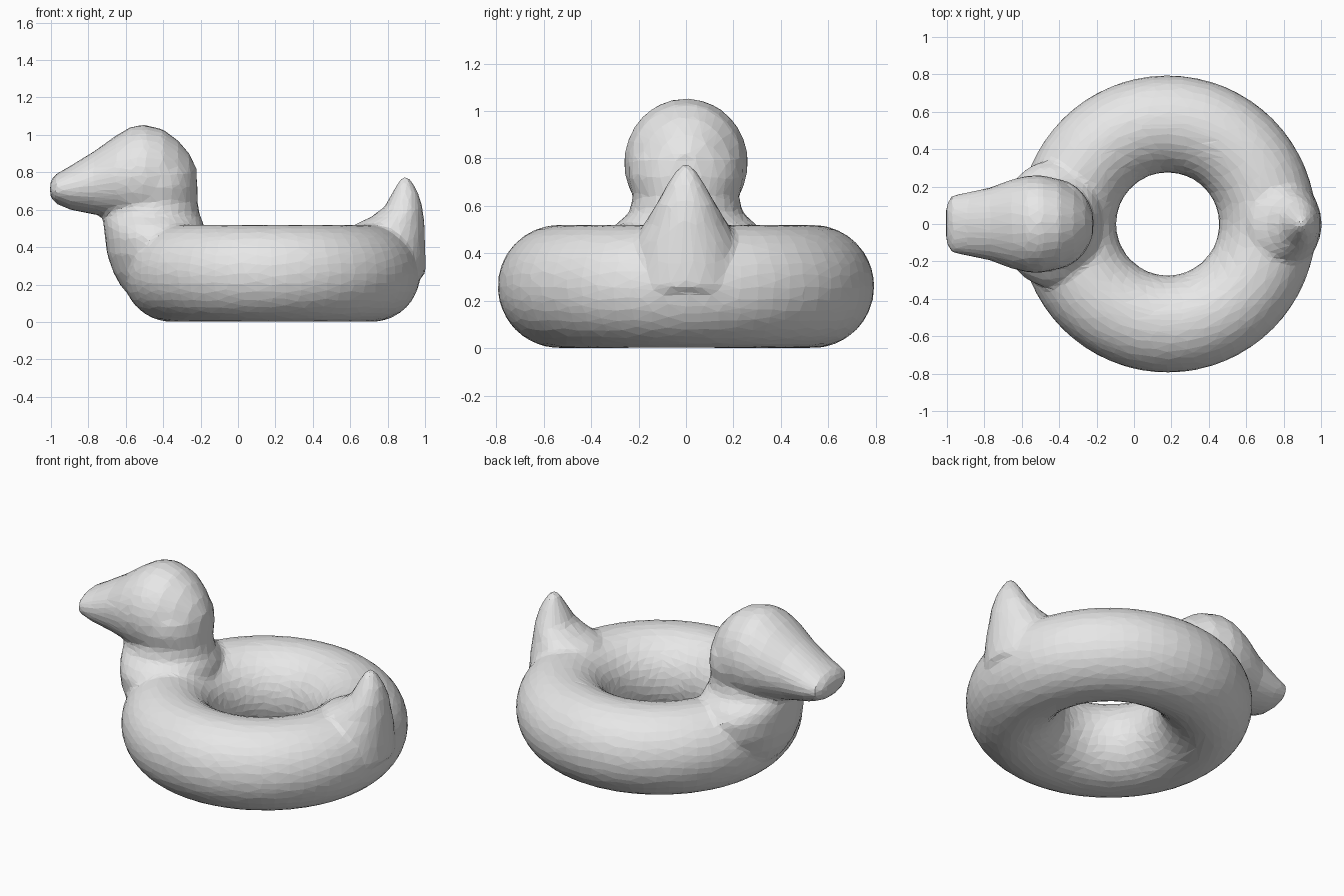
import bpy
import bmesh
from math import sin, cos, tau
from mathutils import Vector

cube = bpy.data.objects.get("Cube")
if cube:
    bpy.data.objects.remove(cube)

bm = bmesh.new()


def bridge(a, b):
    for i in range(len(a)):
        j = (i + 1) % len(a)
        bm.faces.new((a[i], a[j], b[j], b[i]))


def loft(sections, place, sides=32):
    """Skin ellipses given as (position, low, high, half width), capped at both ends."""
    rings = []
    for pos, low, high, half in sections:
        mid, rad = (low + high) / 2, (high - low) / 2
        rings.append([bm.verts.new(place(pos, mid + rad * cos(tau * i / sides),
                                         half * sin(tau * i / sides)))
                      for i in range(sides)])
    for a, b in zip(rings, rings[1:]):
        bridge(a, b)
    bm.faces.new(rings[0])
    bm.faces.new(rings[-1])


def along_x(pos, across, side):
    return Vector((pos, side, across))


def along_z(pos, across, side):
    return Vector((across, side, pos))


def swim_ring(centre, major, minor, segments=64, sides=32):
    rings = []
    for s in range(segments):
        a = tau * s / segments
        ring = []
        for i in range(sides):
            t = tau * i / sides
            r = major + minor * cos(t)
            ring.append(bm.verts.new(centre + Vector((r * cos(a), r * sin(a), minor * sin(t)))))
        rings.append(ring)
    for s in range(segments):
        bridge(rings[s], rings[(s + 1) % segments])


# Inflated ring
swim_ring(Vector((0.18, 0, 0.26)), 0.535, 0.26)

# Head tapering into the beak
loft([(-1.005, 0.67, 0.75, 0.10), (-0.975, 0.632, 0.79, 0.155), (-0.9, 0.60, 0.832, 0.168),
      (-0.77, 0.575, 0.912, 0.195), (-0.65, 0.55, 0.998, 0.24), (-0.57, 0.52, 1.045, 0.258),
      (-0.5, 0.51, 1.055, 0.262), (-0.4, 0.50, 1.03, 0.24), (-0.32, 0.51, 0.97, 0.195),
      (-0.26, 0.54, 0.90, 0.14), (-0.22, 0.62, 0.82, 0.06)], along_x)

# Breast and neck, flared where they meet the ring
loft([(0.12, -0.54, -0.30, 0.12), (0.18, -0.62, -0.25, 0.22), (0.26, -0.665, -0.20, 0.29),
      (0.36, -0.70, -0.18, 0.33), (0.46, -0.712, -0.17, 0.34), (0.52, -0.72, -0.18, 0.30),
      (0.57, -0.72, -0.205, 0.24), (0.64, -0.69, -0.215, 0.225), (0.72, -0.66, -0.215, 0.245),
      (0.80, -0.62, -0.225, 0.235)], along_z)

# Upturned tail
loft([(0.25, 0.60, 1.003, 0.24), (0.36, 0.58, 1.003, 0.24), (0.45, 0.58, 1.0, 0.22),
      (0.52, 0.62, 0.998, 0.18), (0.56, 0.71, 0.993, 0.155), (0.61, 0.78, 0.987, 0.125),
      (0.69, 0.825, 0.965, 0.08), (0.75, 0.858, 0.93, 0.042), (0.78, 0.88, 0.905, 0.015)],
     along_z)

bmesh.ops.recalc_face_normals(bm, faces=bm.faces)
mesh = bpy.data.meshes.new("duck_swim_ring")
bm.to_mesh(mesh)
bm.free()
duck = bpy.data.objects.new("duck_swim_ring", mesh)
bpy.context.collection.objects.link(duck)

# Fuse into one skin, soften the joins and reduce to flat facets
remesh = duck.modifiers.new("fuse", 'REMESH')
remesh.mode = 'VOXEL'
remesh.voxel_size = 0.016
smooth = duck.modifiers.new("soften", 'SMOOTH')
smooth.factor = 0.5
smooth.iterations = 8
decimate = duck.modifiers.new("facets", 'DECIMATE')
decimate.ratio = 0.06

# Plain grey vinyl
grey = bpy.data.materials.new("light_grey")
grey.use_nodes = True
grey.diffuse_color = (0.8, 0.8, 0.8, 1)
grey.node_tree.nodes["Principled BSDF"].inputs["Base Color"].default_value = (0.8, 0.8, 0.8, 1)
mesh.materials.append(grey)
